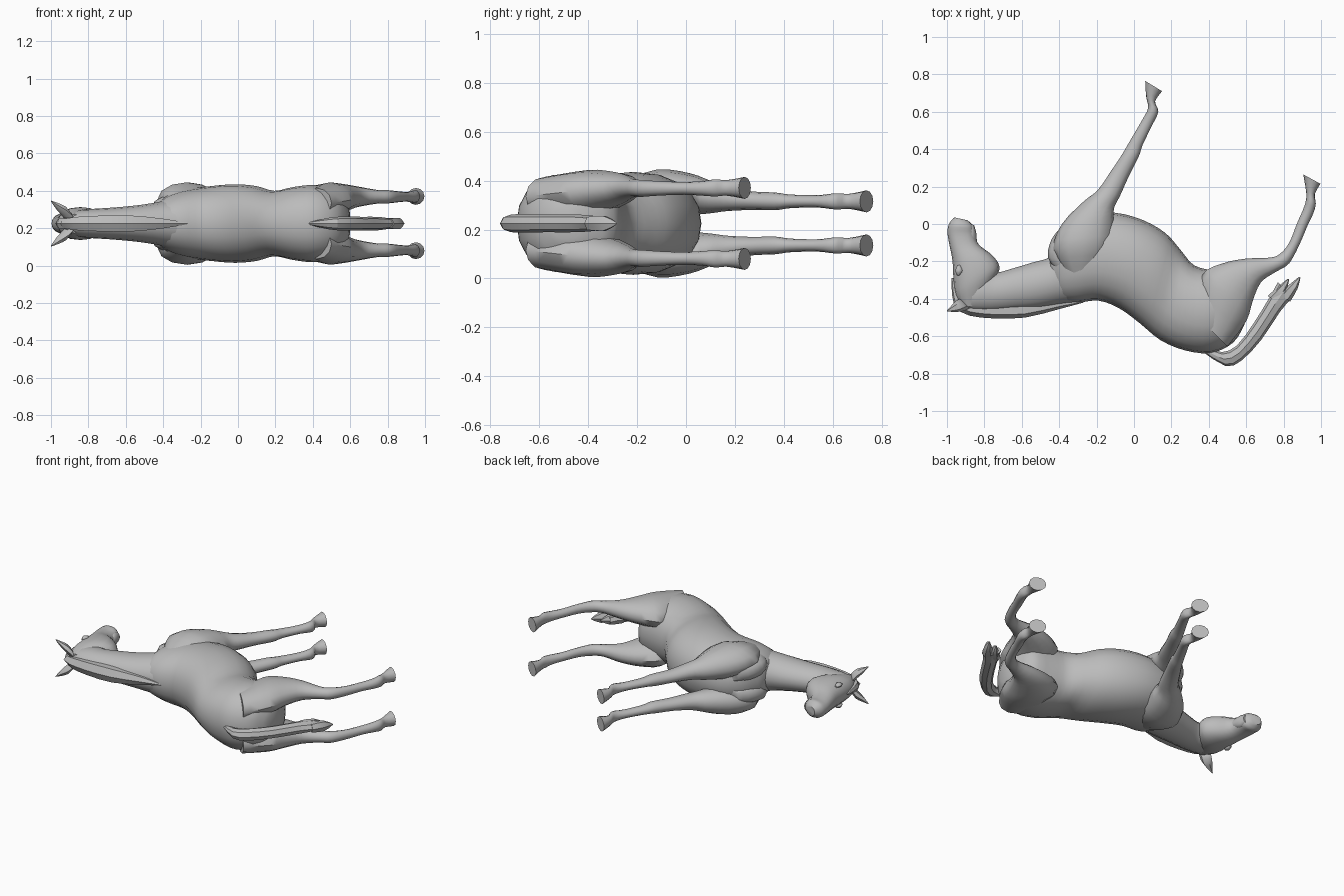
import bpy, bmesh, math
from mathutils import Vector

cube = bpy.data.objects.get("Cube")
if cube:
    bpy.data.objects.remove(cube, do_unlink=True)

MID = 0.225  # height of the animal's own plane of symmetry

coat = bpy.data.materials.new("plain grey")
coat.diffuse_color = (0.5, 0.5, 0.5, 1)
coat.use_nodes = True
bsdf = coat.node_tree.nodes["Principled BSDF"]
bsdf.inputs["Base Color"].default_value = (0.5, 0.5, 0.5, 1)
bsdf.inputs["Roughness"].default_value = 0.8


def smooth_sections(secs, steps):
    """Catmull-Rom interpolation between cross-sections."""
    out = []
    for i in range(len(secs) - 1):
        p0, p1 = secs[max(i - 1, 0)], secs[i]
        p2, p3 = secs[i + 1], secs[min(i + 2, len(secs) - 1)]
        for s in range(steps):
            t = s / steps
            out.append([0.5 * (2 * b + (c - a) * t + (2 * a - 5 * b + 4 * c - d) * t * t
                               + (3 * b - a - 3 * c + d) * t ** 3)
                        for a, b, c, d in zip(p0, p1, p2, p3)])
    out.append(list(secs[-1]))
    return out


def finish(name, bm, mirror, angle):
    bmesh.ops.recalc_face_normals(bm, faces=bm.faces)
    mesh = bpy.data.meshes.new(name)
    bm.to_mesh(mesh)
    bm.free()
    mesh.materials.append(coat)
    mesh.shade_smooth()
    mesh.set_sharp_from_angle(angle=math.radians(angle))
    obj = bpy.data.objects.new(name, mesh)
    obj.location.z = MID
    bpy.context.collection.objects.link(obj)
    if mirror:
        mod = obj.modifiers.new("mirror", "MIRROR")
        mod.use_axis = (False, False, True)
        mod.use_mirror_merge = False
    return obj


def loft(name, secs, sides=16, steps=3, power=1.0, mirror=False, angle=45):
    """Skin sections (edge A x,y, edge B x,y, z offset, half thickness)."""
    bm = bmesh.new()
    rings = []
    for ax, ay, bx, by, zc, hw in smooth_sections(secs, steps):
        ring = []
        for k in range(sides):
            t = 2 * math.pi * k / sides
            c, s = (math.copysign(abs(v) ** power, v) for v in (math.cos(t), math.sin(t)))
            ring.append(bm.verts.new(((ax + bx) / 2 + c * (ax - bx) / 2,
                                      (ay + by) / 2 + c * (ay - by) / 2,
                                      zc + s * max(hw, 0.002))))
        rings.append(ring)
    for r0, r1 in zip(rings, rings[1:]):
        for k in range(sides):
            j = (k + 1) % sides
            bm.faces.new((r0[k], r0[j], r1[j], r1[k]))
    bm.faces.new(rings[0])
    bm.faces.new(rings[-1])
    return finish(name, bm, mirror, angle)


# Torso from rump to chest
loft("torso", [
    (0.59, -0.54, 0.60, -0.43, 0, 0.07),
    (0.53, -0.635, 0.55, -0.29, 0, 0.165),
    (0.41, -0.69, 0.42, -0.25, 0, 0.205),
    (0.27, -0.675, 0.32, -0.22, 0, 0.195),
    (0.14, -0.62, 0.25, -0.14, 0, 0.175),
    (0.03, -0.53, 0.17, -0.05, 0, 0.20),
    (-0.08, -0.45, 0.05, 0.02, 0, 0.21),
    (-0.19, -0.41, -0.10, 0.06, 0, 0.20),
    (-0.30, -0.42, -0.27, 0.05, 0, 0.18),
    (-0.38, -0.41, -0.39, -0.03, 0, 0.145),
    (-0.43, -0.37, -0.455, -0.15, 0, 0.09)], sides=20, power=0.9)

# Neck
loft("neck", [
    (-0.22, -0.41, -0.34, -0.05, 0, 0.15),
    (-0.36, -0.425, -0.44, -0.17, 0, 0.12),
    (-0.50, -0.45, -0.54, -0.205, 0, 0.10),
    (-0.63, -0.46, -0.64, -0.235, 0, 0.088),
    (-0.77, -0.47, -0.73, -0.26, 0, 0.08),
    (-0.89, -0.46, -0.76, -0.25, 0, 0.075),
    (-0.94, -0.41, -0.80, -0.25, 0, 0.06)])

# Head from poll to muzzle
loft("head", [
    (-0.92, -0.45, -0.83, -0.43, 0, 0.05),
    (-0.955, -0.38, -0.74, -0.29, 0, 0.08),
    (-0.965, -0.30, -0.72, -0.225, 0, 0.088),
    (-0.97, -0.20, -0.76, -0.165, 0, 0.08),
    (-0.985, -0.12, -0.83, -0.11, 0, 0.06),
    (-0.997, -0.05, -0.85, -0.055, 0, 0.052),
    (-0.99, 0.00, -0.86, -0.01, 0, 0.055),
    (-0.96, 0.035, -0.89, 0.02, 0, 0.03)], power=0.88)

# Lower lip
loft("lower_lip", [
    (-0.90, -0.09, -0.84, -0.10, 0, 0.03),
    (-0.90, -0.04, -0.843, -0.05, 0, 0.04),
    (-0.89, 0.00, -0.855, -0.005, 0, 0.025)], sides=10)

# Eyes
loft("eyes", [
    (-0.945, -0.275, -0.935, -0.275, 0.066, 0.006),
    (-0.955, -0.25, -0.915, -0.25, 0.068, 0.014),
    (-0.945, -0.22, -0.93, -0.22, 0.066, 0.006)], sides=8, mirror=True)

# Ears
loft("ears", [
    (-0.93, -0.40, -0.88, -0.45, 0.035, 0.025),
    (-0.95, -0.41, -0.91, -0.465, 0.065, 0.028),
    (-0.975, -0.435, -0.95, -0.47, 0.09, 0.02),
    (-1.0, -0.462, -0.998, -0.468, 0.12, 0.003)], sides=6, steps=2, mirror=True)

# Mane: ridged strip along the crest, with a forelock
loft("mane", [
    (-0.27, -0.42, -0.27, -0.405, 0, 0.004),
    (-0.40, -0.455, -0.40, -0.40, 0, 0.03),
    (-0.58, -0.50, -0.58, -0.42, 0, 0.05),
    (-0.75, -0.505, -0.75, -0.42, 0, 0.048),
    (-0.88, -0.49, -0.86, -0.41, 0, 0.04),
    (-0.95, -0.455, -0.90, -0.40, 0, 0.025)], sides=6, steps=2, angle=25)
loft("forelock", [
    (-0.92, -0.47, -0.89, -0.42, 0, 0.03),
    (-0.965, -0.42, -0.93, -0.40, 0, 0.03),
    (-0.975, -0.34, -0.95, -0.34, 0, 0.015),
    (-0.975, -0.29, -0.965, -0.29, 0, 0.003)], sides=6, steps=2, angle=25)

# Tail, ending in two tufts
loft("tail", [
    (0.37, -0.685, 0.40, -0.66, 0, 0.008),
    (0.49, -0.76, 0.47, -0.685, 0, 0.03),
    (0.575, -0.73, 0.55, -0.65, 0, 0.038),
    (0.68, -0.62, 0.64, -0.53, 0, 0.036),
    (0.78, -0.47, 0.72, -0.40, 0, 0.036),
    (0.84, -0.40, 0.77, -0.31, 0, 0.028)], sides=8, steps=2, angle=25)
for name, tip in (("tail_tuft_outer", (0.89, -0.285)), ("tail_tuft_inner", (0.83, -0.295))):
    x, y = tip
    loft(name, [
        (x - 0.055, y - 0.13, x - 0.115, y - 0.09, 0, 0.03),
        (x - 0.015, y - 0.06, x - 0.055, y - 0.035, 0, 0.035),
        (x, y, x - 0.008, y + 0.002, 0, 0.004)], sides=6, steps=2, angle=25)

# Hind legs: thigh, hock, cannon, fetlock, hoof
loft("hind_legs", [
    (0.34, -0.50, 0.50, -0.655, 0.11, 0.08),
    (0.36, -0.28, 0.60, -0.52, 0.125, 0.093),
    (0.47, -0.212, 0.635, -0.41, 0.137, 0.076),
    (0.60, -0.185, 0.68, -0.31, 0.143, 0.055),
    (0.725, -0.18, 0.76, -0.255, 0.143, 0.037),
    (0.78, -0.16, 0.83, -0.21, 0.143, 0.035),
    (0.83, -0.10, 0.887, -0.105, 0.143, 0.029),
    (0.87, 0.00, 0.925, -0.015, 0.143, 0.026),
    (0.905, 0.08, 0.96, 0.06, 0.143, 0.03),
    (0.92, 0.13, 0.972, 0.11, 0.145, 0.035),
    (0.92, 0.175, 0.967, 0.16, 0.145, 0.032),
    (0.905, 0.265, 0.997, 0.215, 0.145, 0.045)], sides=12, mirror=True)

# Forelegs: shoulder, forearm, knee, cannon, fetlock, hoof
loft("forelegs", [
    (-0.36, -0.27, -0.20, -0.25, 0.12, 0.05),
    (-0.43, -0.13, -0.12, -0.11, 0.13, 0.09),
    (-0.385, 0.00, -0.11, 0.03, 0.12, 0.085),
    (-0.27, 0.12, -0.105, 0.09, 0.107, 0.065),
    (-0.195, 0.18, -0.075, 0.15, 0.10, 0.05),
    (-0.125, 0.28, -0.03, 0.25, 0.093, 0.038),
    (-0.065, 0.37, 0.025, 0.36, 0.09, 0.036),
    (-0.03, 0.43, 0.045, 0.42, 0.09, 0.028),
    (0.04, 0.55, 0.093, 0.52, 0.09, 0.025),
    (0.075, 0.62, 0.13, 0.60, 0.09, 0.033),
    (0.065, 0.68, 0.113, 0.655, 0.09, 0.031),
    (0.06, 0.765, 0.15, 0.71, 0.09, 0.045)], sides=12, mirror=True)

# Breast muscles at the base of the neck
loft("breast_muscles", [
    (-0.40, -0.26, -0.28, -0.27, 0.10, 0.03),
    (-0.46, -0.18, -0.30, -0.18, 0.085, 0.06),
    (-0.44, -0.08, -0.32, -0.06, 0.075, 0.06),
    (-0.38, -0.01, -0.30, 0.02, 0.07, 0.04)], sides=10, mirror=True)
